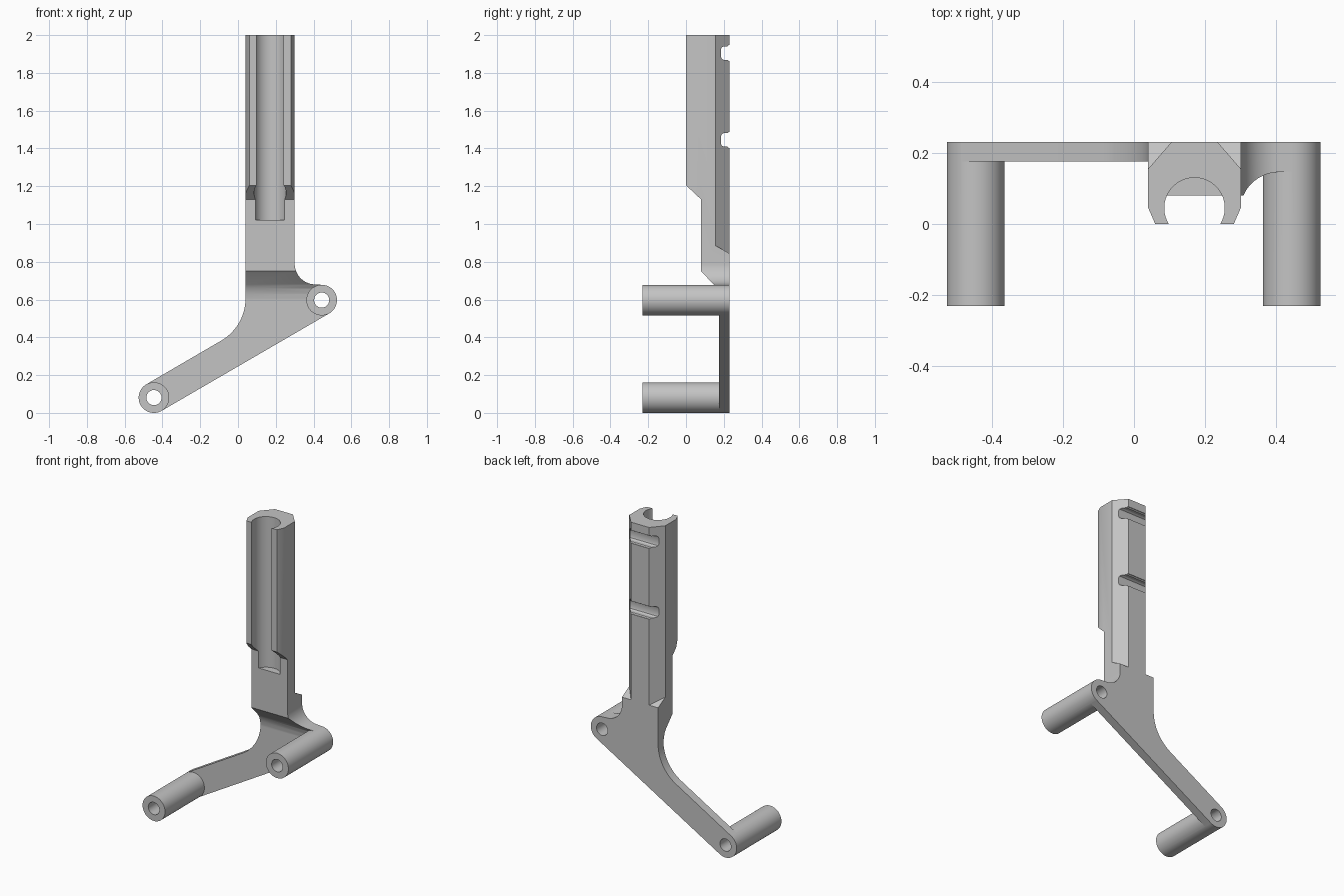
import bpy, bmesh
from math import cos, sin, radians, pi
from mathutils import Vector

cube = bpy.data.objects.get("Cube")
if cube:
    bpy.data.objects.remove(cube, do_unlink=True)

grey = bpy.data.materials.new("plain grey")
grey.use_nodes = True
COLOUR = (0.55, 0.55, 0.55, 1)
grey.diffuse_color = COLOUR
grey.node_tree.nodes["Principled BSDF"].inputs["Base Color"].default_value = COLOUR


def prism(name, points, axis, low, high):
    """Extrude a 2D outline along an axis; points hold the other two coordinates in order."""
    bm = bmesh.new()

    def place(p, d):
        v = list(p)
        v.insert("xyz".index(axis), d)
        return v
    face = bm.faces.new([bm.verts.new(place(p, low)) for p in points])
    new = bmesh.ops.extrude_face_region(bm, geom=[face])["geom"]
    move = Vector(place((0, 0), high - low))
    bmesh.ops.translate(bm, vec=move, verts=[g for g in new if isinstance(g, bmesh.types.BMVert)])
    bmesh.ops.recalc_face_normals(bm, faces=bm.faces)
    mesh = bpy.data.meshes.new(name)
    bm.to_mesh(mesh)
    bm.free()
    mesh.materials.append(grey)
    obj = bpy.data.objects.new(name, mesh)
    bpy.context.collection.objects.link(obj)
    return obj


def arc(centre, radius, start, end, steps=16):
    angles = [radians(start + (end - start) * i / steps) for i in range(steps + 1)]
    return [(centre[0] + radius * cos(a), centre[1] + radius * sin(a)) for a in angles]


def circle(centre, radius, steps=48):
    return arc(centre, radius, 0, 360, steps)[:-1]


def combine(target, other, operation):
    bpy.context.view_layer.objects.active = target
    mod = target.modifiers.new("combine", "BOOLEAN")
    mod.operation, mod.object, mod.solver = operation, other, "EXACT"
    bpy.ops.object.modifier_apply(modifier=mod.name)
    bpy.data.objects.remove(other, do_unlink=True)


BACK, MID = 0.23, 0.17
LEFT, RIGHT = 0.04, 0.30
R = 0.081
low_pin, high_pin = Vector((-0.445, R)), Vector((0.443, 0.597))
side = (high_pin - low_pin).normalized()
side = Vector((-side.y, side.x)) * R

# Arm and column outline seen from the front
outline = [low_pin - side, high_pin - side, high_pin, (0.443, 0.597 + R)]
outline += arc((0.41, 0.79), 0.11, 270, 180)
outline += [(RIGHT, 2), (LEFT, 2)]
outline += arc((-0.22, 0.607), 0.26, 0, -60)
outline += [low_pin + side, low_pin]
bracket = prism("bracket", outline, "y", -0.05, BACK)

# Stepped thickness seen from the side
thickness = [(BACK + 0.1, -0.1), (0.175, -0.1), (0.175, 0.6), (0.17, 0.63), (0.16, 0.66),
             (0.146, 0.68), (0.08, 0.75), (0.08, 1.13), (0, 1.205), (0, 2.1), (BACK + 0.1, 2.1)]
combine(bracket, prism("thickness", thickness, "x", -1, 1), "INTERSECT")

# Bevelled column corners, with sloped ends at the back
for s in (-1, 1):
    back = prism("back_bevel", [(MID + s * 0.13, 0.155), (MID + s * 0.065, BACK),
                                (MID + s * 0.048, 0.25), (MID + s * 0.2, 0.25),
                                (MID + s * 0.2, 0.155)], "z", 0.5, 2.1)
    slope = prism("slope", [(0.1, 0.917), (0.3, 0.805), (0.3, 2.2), (0.1, 2.2)], "x", -1, 1)
    combine(back, slope, "INTERSECT")
    combine(bracket, back, "DIFFERENCE")
    front = [(MID + s * 0.13, 0.045), (MID + s * 0.106, -0.01),
             (MID + s * 0.2, -0.01), (MID + s * 0.2, 0.045)]
    combine(bracket, prism("front_bevel", front, "z", 1.0, 2.1), "DIFFERENCE")

# Open round channel
combine(bracket, prism("channel", circle((MID, 0.045), 0.085, 64), "z", 1.02, 2.1), "DIFFERENCE")

# Strap grooves across the back
for z in (1.445, 1.905):
    half = [(0.25, 0.042), (0.226, 0.042), (0.22, 0.036), (0.2, 0.036), (0.189, 0.03), (0.185, 0.02)]
    groove = [(y, z + h) for y, h in half] + [(y, z - h) for y, h in reversed(half)]
    combine(bracket, prism("groove", groove, "x", -0.2, 0.5), "DIFFERENCE")

# Hollow spacer tubes
for pin in (low_pin, high_pin):
    combine(bracket, prism("tube", circle(pin, R), "y", -BACK, BACK), "UNION")
    combine(bracket, prism("hole", circle(pin, 0.04), "y", -0.3, 0.3), "DIFFERENCE")

bpy.ops.object.select_all(action="DESELECT")
bracket.select_set(True)
bpy.context.view_layer.objects.active = bracket
bpy.ops.object.shade_smooth_by_angle(angle=radians(25))
